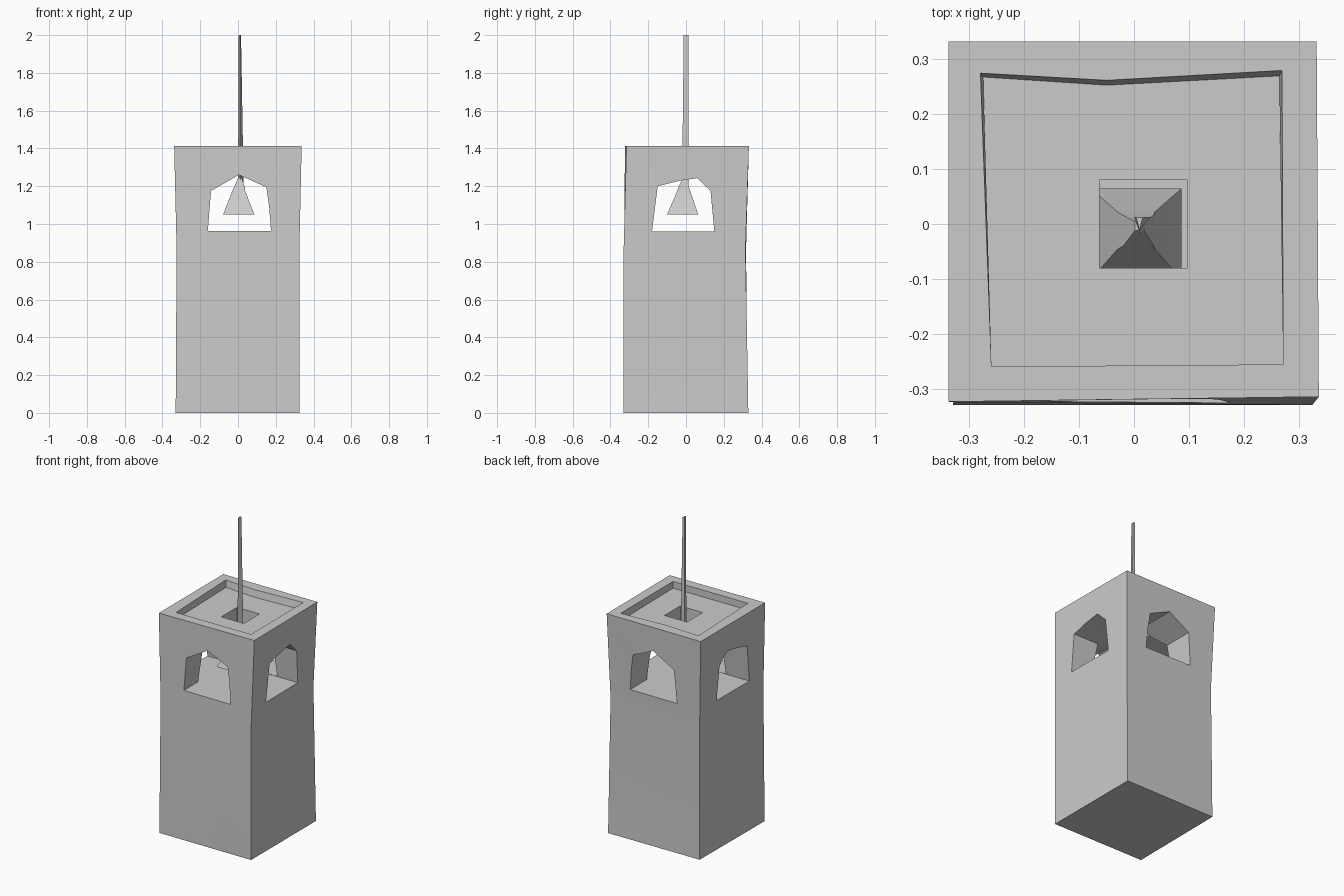
import bpy, bmesh, math
from mathutils import Vector

if "Cube" in bpy.data.objects:
    bpy.data.objects.remove(bpy.data.objects["Cube"], do_unlink=True)

stone = bpy.data.materials.new("grey stone")
stone.use_nodes = True
GREY = (0.6, 0.6, 0.6, 1)
stone.diffuse_color = GREY
stone.node_tree.nodes["Principled BSDF"].inputs["Base Color"].default_value = GREY


def loft(name, rings):
    """Closed solid through a list of rings with equal point counts."""
    bm = bmesh.new()
    loops = [[bm.verts.new(p) for p in ring] for ring in rings]
    n = len(loops[0])
    for low, high in zip(loops, loops[1:]):
        for i in range(n):
            j = (i + 1) % n
            bm.faces.new((low[i], low[j], high[j], high[i]))
    bm.faces.new(loops[0][::-1])
    bm.faces.new(loops[-1])
    bmesh.ops.recalc_face_normals(bm, faces=bm.faces)
    bmesh.ops.triangulate(bm, faces=[f for f in bm.faces if len(f.verts) == 4])
    mesh = bpy.data.meshes.new(name)
    bm.to_mesh(mesh)
    bm.free()
    obj = bpy.data.objects.new(name, mesh)
    bpy.context.collection.objects.link(obj)
    mesh.materials.append(stone)
    return obj


def level(points, z):
    return [(x, y, z) for x, y in points]


def activate(obj):
    bpy.ops.object.select_all(action='DESELECT')
    obj.select_set(True)
    bpy.context.view_layer.objects.active = obj


def carve(target, cutter):
    cutter.hide_render = True
    mod = target.modifiers.new("carve", 'BOOLEAN')
    mod.operation = 'DIFFERENCE'
    mod.solver = 'EXACT'
    mod.object = cutter
    activate(target)
    bpy.ops.object.modifier_apply(modifier=mod.name)
    bpy.data.objects.remove(cutter, do_unlink=True)


# Slightly uneven square tower
base = [(-.33, -.33), (.325, -.33), (.325, .33), (-.325, .325)]
waist = [(-.325, -.325), (.325, -.33), (.318, .315), (-.32, .318)]
crown = [(-.338, -.324), (.337, -.315), (.333, .333), (-.338, .333)]
tower = loft("tower", [level(base, 0), level(waist, .87), level(crown, 1.414)])

# Arched passages crossing the belfry
front_arch = [(-.16, .962), (.175, .962), (.165, 1.09), (.15, 1.195),
              (.005, 1.26), (-.143, 1.175)]
side_arch = [(-.18, .96), (.15, .96), (.13, 1.175), (.06, 1.243),
             (-.03, 1.23), (-.15, 1.2)]
carve(tower, loft("front_passage", [[(a, y, z) for a, z in front_arch] for y in (-.5, .5)]))
carve(tower, loft("side_passage", [[(x, a, z) for a, z in side_arch] for x in (-.5, .5)]))

# Sunken roof with a square bell shaft
recess_top = [(-.26, -.26), (.272, -.256), (.27, .28), (-.05, .262), (-.28, .275)]
recess_floor = [(-.26, -.26), (.272, -.256), (.265, .27), (-.05, .253), (-.275, .268)]
carve(tower, loft("roof_recess", [level(recess_floor, 1.37), level(recess_top, 1.414),
                                  level(recess_top, 1.5)]))
shaft = [(-.063, -.08), (.097, -.08), (.097, .08), (-.063, .08)]
carve(tower, loft("bell_shaft", [level(shaft, 1.15), level(shaft, 1.45)]))


# Flared bell
def bell_ring(half, z, cx, cy):
    return [(cx + sx * half, cy + sy * half, z)
            for sx, sy in ((-1, -1), (1, -1), (1, 1), (-1, 1))]


bell = loft("bell", [bell_ring(.083, 1.05, .004, -.018), bell_ring(.034, 1.175, .004, -.012),
                     bell_ring(.028, 1.195, .008, -.012), bell_ring(.008, 1.25, .01, -.004)])

# Tapering three-sided spire rod
rod_low = [(0, .013), (.03, .013), (.011, -.021)]
rod_high = [(.004, .012), (.016, .012), (.01, -.012)]
rod = loft("spire_rod", [level(rod_low, 1.19), level(rod_high, 2)])

for part in (tower, bell, rod):
    activate(part)
    bpy.ops.object.shade_smooth_by_angle(angle=math.radians(30))
